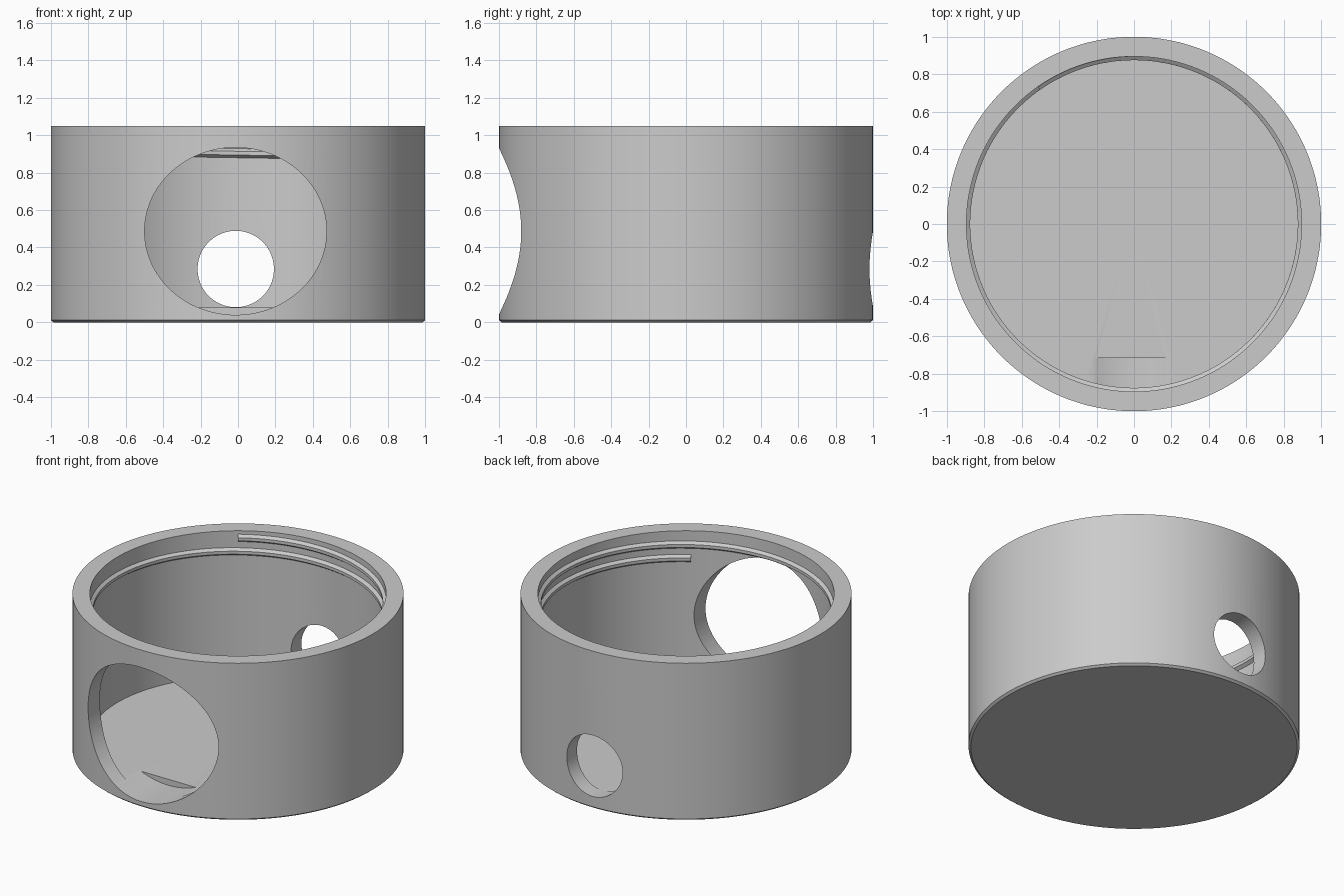
import bpy
import bmesh
from math import cos, sin, radians, pi
from mathutils import Matrix

cube = bpy.data.objects.get("Cube")
if cube:
    bpy.data.objects.remove(cube, do_unlink=True)

grey = bpy.data.materials.new("light grey plastic")
grey.use_nodes = True
grey.diffuse_color = (0.6, 0.6, 0.6, 1)
grey.node_tree.nodes["Principled BSDF"].inputs["Base Color"].default_value = (0.6, 0.6, 0.6, 1)


def make_object(name, bm):
    bmesh.ops.recalc_face_normals(bm, faces=bm.faces[:])
    mesh = bpy.data.meshes.new(name)
    bm.to_mesh(mesh)
    bm.free()
    mesh.materials.append(grey)
    obj = bpy.data.objects.new(name, mesh)
    bpy.context.collection.objects.link(obj)
    return obj


def lathe(name, profile, segments):
    """Spin an (r, z) profile whose ends lie on the axis."""
    bm = bmesh.new()
    verts = [bm.verts.new((r, 0, z)) for r, z in profile]
    edges = [bm.edges.new(pair) for pair in zip(verts, verts[1:])]
    bmesh.ops.spin(bm, geom=verts + edges, cent=(0, 0, 0), axis=(0, 0, 1),
                   angle=2 * pi, steps=segments, use_duplicate=False)
    bmesh.ops.remove_doubles(bm, verts=bm.verts[:], dist=1e-4)
    return make_object(name, bm)


def helix_ridge(name, start, end, z_start, pitch, section, steps):
    """Sweep a closed (r, z) section along a rising helix."""
    bm = bmesh.new()
    rings = []
    for i in range(steps + 1):
        a = start + (end - start) * i / steps
        rise = z_start + pitch * (a - start) / 360
        t = radians(a)
        rings.append([bm.verts.new((r * cos(t), r * sin(t), z + rise)) for r, z in section])
    n = len(section)
    for a, b in zip(rings, rings[1:]):
        for k in range(n):
            bm.faces.new((a[k], a[(k + 1) % n], b[(k + 1) % n], b[k]))
    bm.faces.new(rings[0])
    bm.faces.new(rings[-1])
    return make_object(name, bm)


def hole_cutter(name, x, z, rx, rz, y0, y1):
    """Elliptical cylinder along y."""
    bm = bmesh.new()
    bmesh.ops.create_cone(bm, cap_ends=True, segments=96, radius1=1, radius2=1, depth=1)
    bm.transform(Matrix.Translation((x, (y0 + y1) / 2, z))
                 @ Matrix.Diagonal((rx, y1 - y0, rz, 1))
                 @ Matrix.Rotation(pi / 2, 4, 'X'))
    obj = make_object(name, bm)
    obj.hide_render = True
    return obj


# Cup with floor, thin wall and a small bottom chamfer
cup = lathe("cup_body", [(0, 0), (0.985, 0), (1, 0.012), (1, 1.05),
                         (0.895, 1.05), (0.895, 0.08), (0, 0.08)], 144)

# Internal screw thread, one and a half turns
thread = helix_ridge("screw_thread", 303, 845, 0.867, 0.09,
                     [(0.9, -0.028), (0.875, -0.01), (0.875, 0.01), (0.9, 0.028)], 216)

# Large front opening and small rear hole
cutters = [hole_cutter("front_opening_cutter", -0.013, 0.487, 0.486, 0.447, -1.2, -0.715),
           hole_cutter("rear_hole_cutter", -0.012, 0.285, 0.204, 0.204, 0.5, 1.2)]

for obj, tools in ((cup, cutters), (thread, cutters[:1])):
    bpy.ops.object.select_all(action='DESELECT')
    obj.select_set(True)
    bpy.context.view_layer.objects.active = obj
    for tool in tools:
        mod = obj.modifiers.new("cut", 'BOOLEAN')
        mod.operation = 'DIFFERENCE'
        mod.solver = 'EXACT'
        mod.object = tool
        bpy.ops.object.modifier_apply(modifier=mod.name)
    bpy.ops.object.shade_smooth_by_angle(angle=radians(25))

for tool in cutters:
    bpy.data.objects.remove(tool, do_unlink=True)
